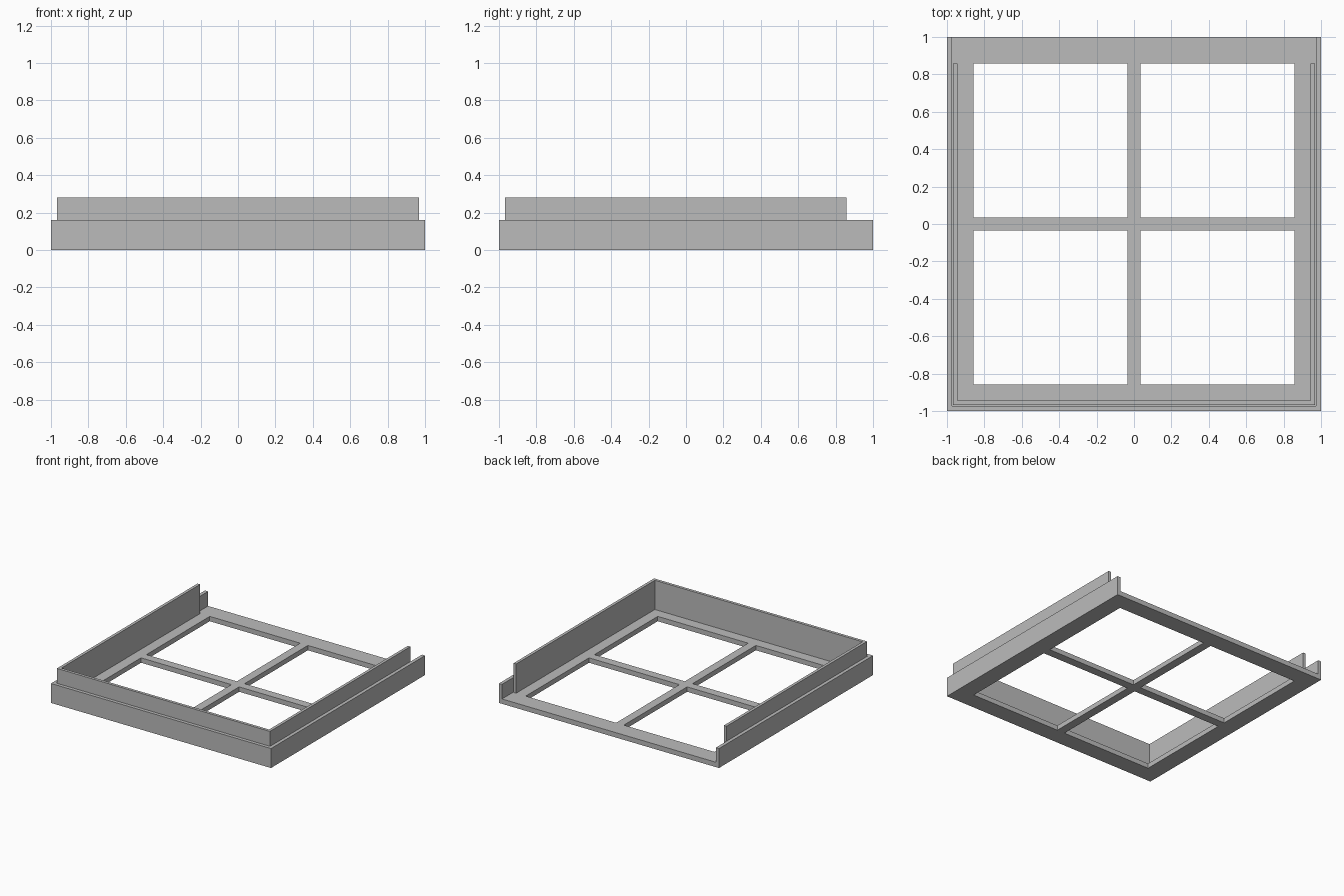
import bpy
import bmesh

cube = bpy.data.objects.get("Cube")
if cube:
    bpy.data.objects.remove(cube, do_unlink=True)

gray = bpy.data.materials.new("plain_gray")
gray.use_nodes = True
COLOR = (0.5, 0.5, 0.5, 1)
gray.diffuse_color = COLOR
gray.node_tree.nodes["Principled BSDF"].inputs["Base Color"].default_value = COLOR

PLATE = 0.04    # plate thickness
HOLE = 0.857    # outer edge of the openings
BAR = 0.035     # half width of the cross bars


def prism(name, outline, z0, z1):
    """Extrude a closed plan outline between two heights."""
    bm = bmesh.new()
    face = bm.faces.new([bm.verts.new((x, y, z0)) for x, y in outline])
    top = bmesh.ops.extrude_face_region(bm, geom=[face])["geom"]
    verts = [v for v in top if isinstance(v, bmesh.types.BMVert)]
    bmesh.ops.translate(bm, verts=verts, vec=(0, 0, z1 - z0))
    bmesh.ops.recalc_face_normals(bm, faces=bm.faces)
    mesh = bpy.data.meshes.new(name)
    bm.to_mesh(mesh)
    bm.free()
    mesh.materials.append(gray)
    obj = bpy.data.objects.new(name, mesh)
    bpy.context.collection.objects.link(obj)
    return obj


def u_wall(name, outer, inner, back, z0, z1):
    """Wall along the left, front and right, open at the back."""
    half = [(-outer, back), (-outer, -outer)]
    inside = [(-inner, -inner), (-inner, back)]
    outline = (half + [(-x, y) for x, y in reversed(half)]
               + [(-x, y) for x, y in reversed(inside)] + inside)
    return prism(name, outline, z0, z1)


# Base plate: a grid of cells with the four window openings left out
cuts = [-1, -HOLE, -BAR, BAR, HOLE, 1]
bm = bmesh.new()
grid = [[bm.verts.new((x, y, 0)) for y in cuts] for x in cuts]
for i in range(5):
    for j in range(5):
        if not (i in (1, 3) and j in (1, 3)):
            bm.faces.new((grid[i][j], grid[i + 1][j],
                          grid[i + 1][j + 1], grid[i][j + 1]))
top = bmesh.ops.extrude_face_region(bm, geom=bm.faces[:])["geom"]
bmesh.ops.translate(bm, vec=(0, 0, PLATE),
                    verts=[v for v in top if isinstance(v, bmesh.types.BMVert)])
bmesh.ops.recalc_face_normals(bm, faces=bm.faces)
bmesh.ops.dissolve_limit(bm, angle_limit=0.01, verts=bm.verts, edges=bm.edges)
mesh = bpy.data.meshes.new("window_plate")
bm.to_mesh(mesh)
bm.free()
mesh.materials.append(gray)
bpy.context.collection.objects.link(bpy.data.objects.new("window_plate", mesh))

# Low outer rim and taller inner wall
u_wall("outer_rim", 1, 0.972, 1, PLATE, 0.16)
u_wall("inner_wall", 0.968, 0.944, HOLE, PLATE, 0.28)
